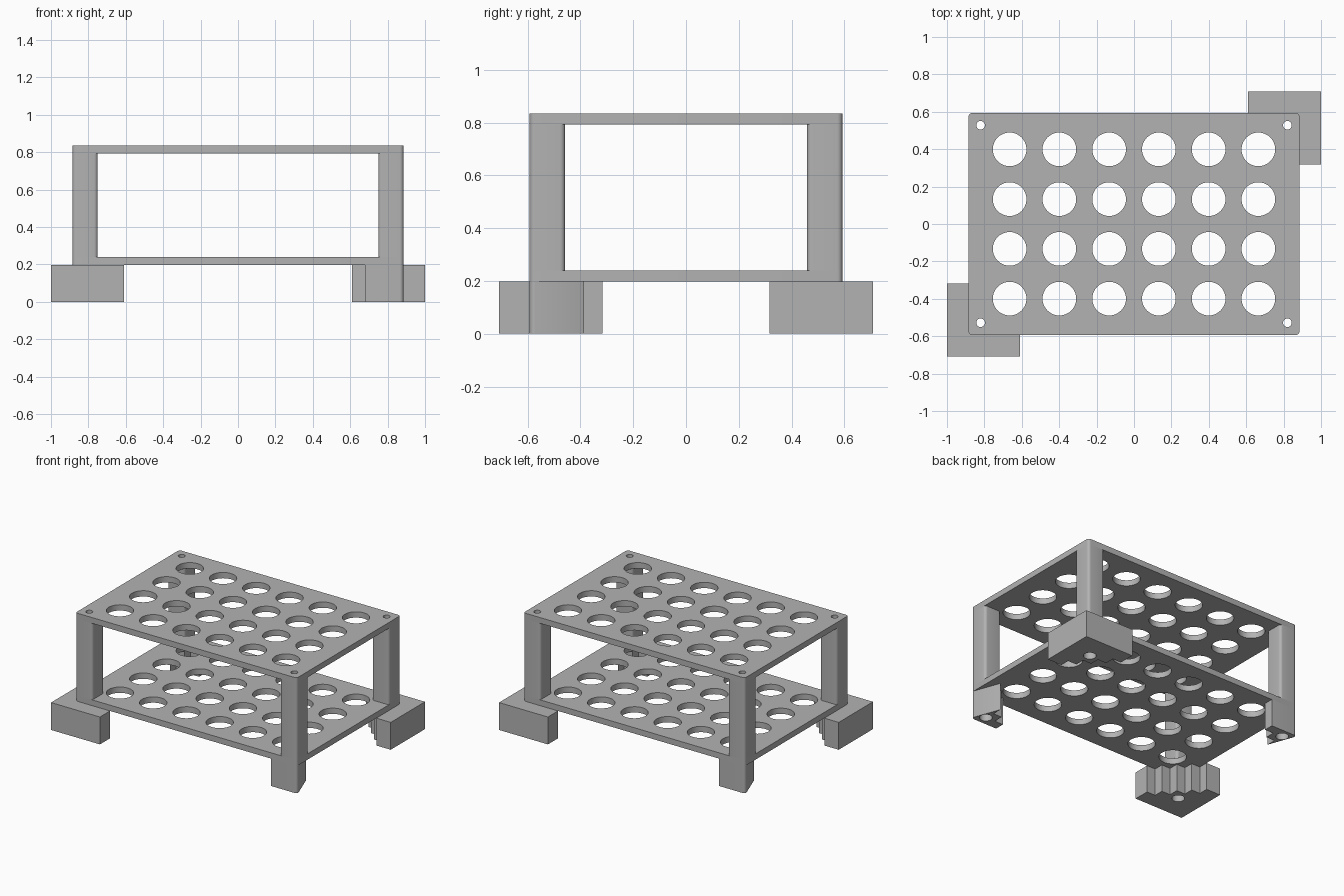
import bpy, bmesh
from math import sin, cos, pi, radians

if "Cube" in bpy.data.objects:
    bpy.data.objects.remove(bpy.data.objects["Cube"], do_unlink=True)

HX, HY = 0.885, 0.593          # half size of the plates
LEG, R = 0.135, 0.02           # leg width and corner radius
BX, BY = 0.82, 0.528           # bolt positions
STEP = 0.069                   # stair size under the corners
FOOT_H, PLATE_T, TOP_Z = 0.198, 0.042, 0.835

grey = bpy.data.materials.new("plain_grey")
grey.use_nodes = True
grey.diffuse_color = (0.45, 0.45, 0.45, 1)
grey.node_tree.nodes["Principled BSDF"].inputs["Base Color"].default_value = grey.diffuse_color


def circle(x, y, r, n=40):
    return [(x + r * cos(2 * pi * i / n), y + r * sin(2 * pi * i / n)) for i in range(n)]


def arc(x, y, r, start, n=6):
    angles = [start + pi / 2 * i / n for i in range(n + 1)]
    return [(x + r * cos(a), y + r * sin(a)) for a in angles]


def rounded_rect(x0, x1, y0, y1, r):
    corners = [(x1 - r, y1 - r), (x0 + r, y1 - r), (x0 + r, y0 + r), (x1 - r, y0 + r)]
    return [p for i, (x, y) in enumerate(corners) for p in arc(x, y, r, i * pi / 2)]


def slab(name, loops, z0, z1, sx=1, sy=1):
    """Extrude a flat outline with holes between two heights."""
    curve = bpy.data.curves.new(name, 'CURVE')
    curve.dimensions, curve.fill_mode = '2D', 'BOTH'
    curve.extrude = (z1 - z0) / 2
    for loop in loops:
        spline = curve.splines.new('POLY')
        spline.points.add(len(loop) - 1)
        for point, (x, y) in zip(spline.points, loop):
            point.co = (x * sx, y * sy, 0, 1)
        spline.use_cyclic_u = True
    source = bpy.data.objects.new(name + "_outline", curve)
    bpy.context.collection.objects.link(source)
    bpy.context.view_layer.update()
    graph = bpy.context.evaluated_depsgraph_get()
    mesh = bpy.data.meshes.new_from_object(source.evaluated_get(graph))
    bpy.data.objects.remove(source, do_unlink=True)

    # Weld the walls to the caps
    bm = bmesh.new()
    bm.from_mesh(mesh)
    bmesh.ops.remove_doubles(bm, verts=bm.verts, dist=0.0001)
    bmesh.ops.translate(bm, verts=bm.verts, vec=(0, 0, (z0 + z1) / 2))
    bmesh.ops.recalc_face_normals(bm, faces=bm.faces)
    bm.to_mesh(mesh)
    bm.free()
    mesh.materials.clear()
    mesh.materials.append(grey)
    obj = bpy.data.objects.new(name, mesh)
    bpy.context.collection.objects.link(obj)
    bpy.ops.object.select_all(action='DESELECT')
    obj.select_set(True)
    bpy.context.view_layer.objects.active = obj
    bpy.ops.object.shade_smooth_by_angle(angle=radians(30))
    return obj


# Two perforated plates with bolt holes in the corners
plate = [rounded_rect(-HX, HX, -HY, HY, R)]
plate += [circle((i - 2.5) * 0.266, (j - 1.5) * 0.266, 0.09) for i in range(6) for j in range(4)]
plate += [circle(sx * BX, sy * BY, 0.023, 24) for sx in (-1, 1) for sy in (-1, 1)]
slab("lower_plate", plate, FOOT_H, FOOT_H + PLATE_T)
slab("upper_plate", plate, TOP_Z - PLATE_T, TOP_Z)

# Hollow corner leg
leg = [rounded_rect(HX - LEG, HX, HY - LEG, HY, R), circle(BX, BY, 0.023, 24)]

# Inner stair of a foot, from the back edge round to the side edge
stair = []
for i in range(1, 5):
    stair += [(HX - (4 - i) * STEP, HY - (i - 1) * STEP), (HX - (4 - i) * STEP, HY - i * STEP)]
# Shift the stair so that it starts one step in from the wide foot's end
wide = [(1, 0.708), (HX - 4 * STEP, 0.708), (HX - 4 * STEP, HY)] + stair + [(1, HY - 4 * STEP)]
small = arc(HX - R, HY - R, R, 0) + stair[:6]
bolt_recess = circle(BX, BY, 0.042, 32)

for side, sx in (("left", 1), ("right", -1)):
    for end, sy in (("back", 1), ("front", -1)):
        slab(f"{end}_{side}_leg", leg, FOOT_H + PLATE_T, TOP_Z - PLATE_T, sx, sy)
        # Wide feet stand on one diagonal, small feet on the other
        outline = wide if sx == sy else small
        slab(f"{end}_{side}_foot", [outline, bolt_recess], 0, FOOT_H, sx, sy)
